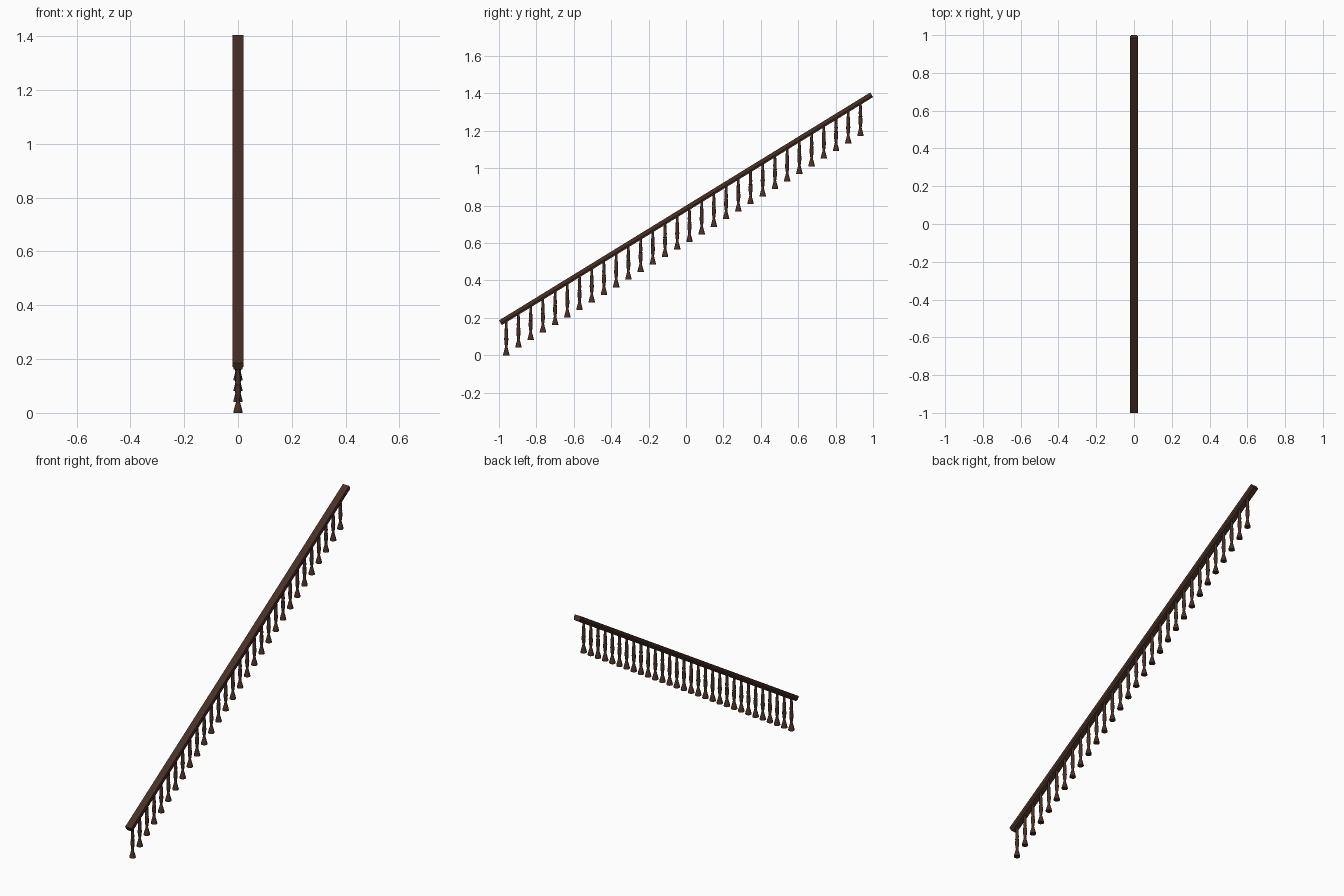
import bpy, bmesh
from math import sin, cos, pi, atan
from mathutils import Vector

if "Cube" in bpy.data.objects:
    bpy.data.objects.remove(bpy.data.objects["Cube"])

SLOPE = 0.614
wood = bpy.data.materials.new("dark_wood")
wood.diffuse_color = (0.065, 0.03, 0.02, 1)
wood.use_nodes = True
wood.node_tree.nodes["Principled BSDF"].inputs["Base Color"].default_value = wood.diffuse_color

def make(name, bm):
    bmesh.ops.recalc_face_normals(bm, faces=bm.faces)
    me = bpy.data.meshes.new(name)
    bm.to_mesh(me)
    bm.free()
    me.materials.append(wood)
    ob = bpy.data.objects.new(name, me)
    bpy.context.collection.objects.link(ob)
    return ob

# Handrail: cross-section swept along the slope, ends cut square to it
ang = atan(SLOPE)
along = Vector((0, cos(ang), sin(ang)))
up = Vector((0, -sin(ang), cos(ang)))
T = 0.029
length = (2 - T * sin(ang)) / cos(ang)
end = Vector((0, 1 - T * sin(ang), 1.405))          # upper end, top edge
half = [(0.0155, -T), (0.0165, -0.023), (0.02, -0.019), (0.02, 0)]
section = half + [(-x, z) for x, z in reversed(half)]
bm = bmesh.new()
rings = [[bm.verts.new(end - along * d + Vector((x, 0, 0)) + up * z) for x, z in section]
         for d in (0, length)]
n = len(section)
for i in range(n):
    j = (i + 1) % n
    bm.faces.new((rings[0][i], rings[0][j], rings[1][j], rings[1][i]))
for r in rings:
    bm.faces.new(r)
make("handrail", bm)

# Turned baluster: (radius, height) profile, lathed
profile = [(0.017, 0), (0.017, 0.004), (0.013, 0.02), (0.008, 0.038), (0.0065, 0.046),
           (0.0085, 0.058), (0.0105, 0.075), (0.011, 0.09), (0.009, 0.1),
           (0.0105, 0.104), (0.0085, 0.109), (0.0095, 0.125), (0.0075, 0.15), (0.006, 0.188)]
SEG = 12
bm = bmesh.new()
rings = [[bm.verts.new((r * cos(2 * pi * k / SEG), r * sin(2 * pi * k / SEG), z))
          for k in range(SEG)] for r, z in profile]
for a, b in zip(rings, rings[1:]):
    for k in range(SEG):
        m = (k + 1) % SEG
        bm.faces.new((a[k], a[m], b[m], b[k]))
bm.faces.new(rings[0])
bm.faces.new(rings[-1])
first = make("baluster_01", bm)
bpy.context.view_layer.objects.active = first
first.select_set(True)
bpy.ops.object.shade_smooth_by_angle(angle=0.7)

# Row of balusters stepping up under the rail
COUNT, Y0, STEP = 30, -0.961, 0.0653
for i in range(COUNT):
    ob = first
    if i:
        ob = bpy.data.objects.new(f"baluster_{i + 1:02d}", first.data)
        bpy.context.collection.objects.link(ob)
    ob.location = (0, Y0 + i * STEP, i * STEP * 0.619)
